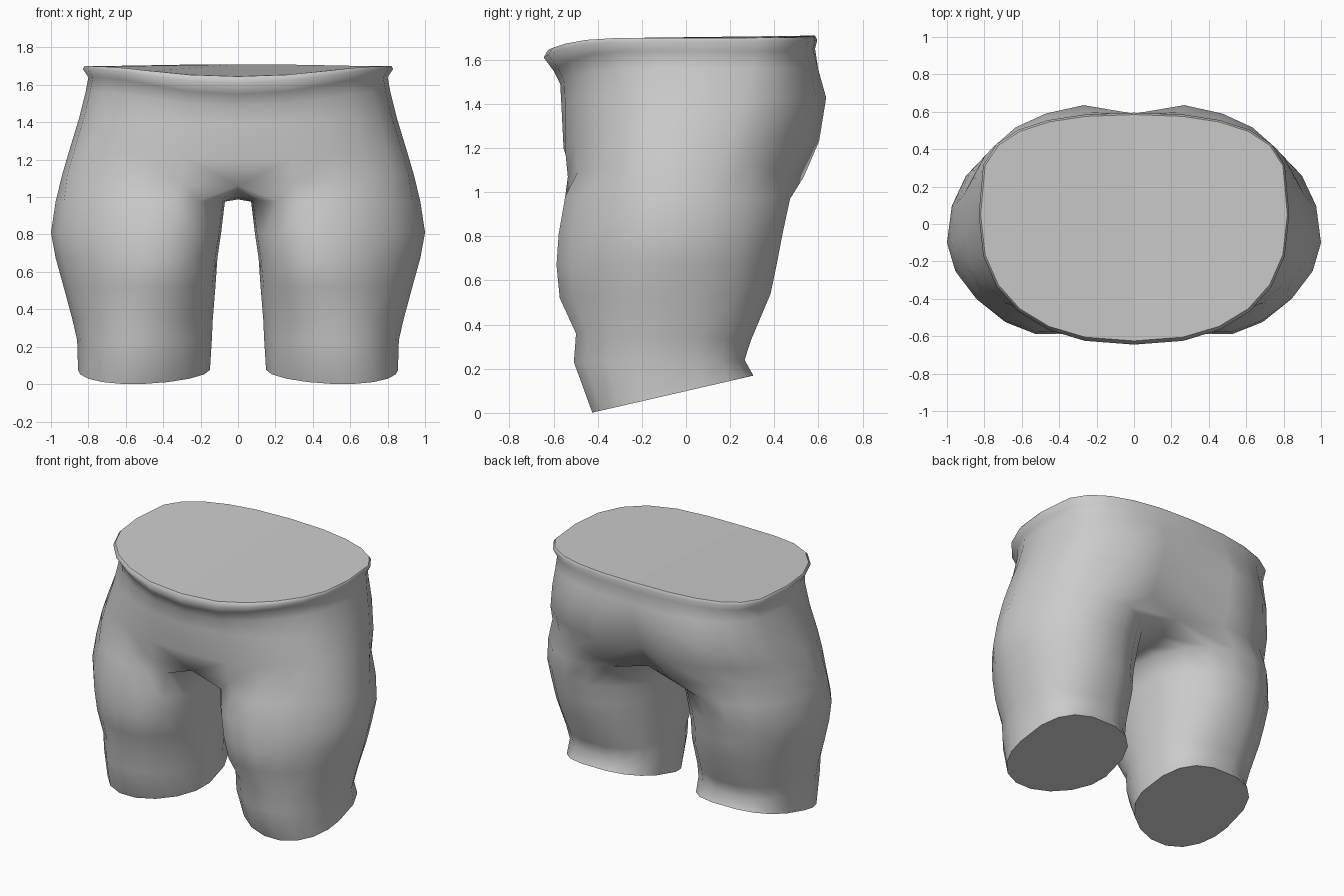
import bpy
import bmesh
from math import sin, cos, pi, radians, copysign

cube = bpy.data.objects.get("Cube")
if cube:
    bpy.data.objects.remove(cube, do_unlink=True)

grey = bpy.data.materials.new("plain_grey")
grey.use_nodes = True
GREY = (0.6, 0.6, 0.6, 1)
grey.diffuse_color = GREY
grey.node_tree.nodes["Principled BSDF"].inputs["Base Color"].default_value = GREY

OUTER = 12   # steps around the outside of one half
RING = 18    # points around one leg


def spow(v, e):
    return copysign(abs(v) ** e, v)


def leg_ring(bm, z_front, z_back, x_in, x_out, y_front, y_back, shift, e_back):
    """Closed leg section, starting at the front inner side.
    The front peak is moved sideways by shift."""
    cx, rx = (x_in + x_out) / 2, (x_out - x_in) / 2
    yc = -0.1
    ring = []
    for i in range(RING):
        a = radians(-120 + 20 * i)
        e = 1.08 if sin(a) < 0 else e_back
        s = spow(sin(a), e)
        y = yc + s * (y_back - yc if s > 0 else yc - y_front)
        t = (y - y_front) / (y_back - y_front)
        x = cx + rx * spow(cos(a), min(e, 1)) + shift * abs(min(s, 0)) ** 1.6
        ring.append(bm.verts.new((x, y, z_front + (z_back - z_front) * t)))
    return ring


def hip_ring(bm, z_side, z_front, z_back, width, y_front, y_back, yc,
             dent, cleft, e_back):
    """Half section from the front centre round to the back centre.
    Dent and cleft pull the two centre points inwards."""
    ring = []
    for i in range(OUTER + 1):
        a = -pi / 2 + pi * i / OUTER
        s = sin(a)
        x = 0 if i in (0, OUTER) else width * cos(a) ** 0.85
        if s > 0:
            y = yc + s ** e_back * (y_back - yc)
        else:
            y = yc - abs(s) ** 0.85 * (yc - y_front)
        if i == 0:
            y += dent
        if i == OUTER:
            y -= cleft
        z_end = z_back if s > 0 else z_front
        z = z_side + (z_end - z_side) * abs(s) ** 5
        ring.append(bm.verts.new((x, y, z)))
    return ring


def bridge(bm, low, high, closed):
    n = len(low)
    for i in range(n if closed else n - 1):
        j = (i + 1) % n
        bm.faces.new((low[i], low[j], high[j], high[i]))


bm = bmesh.new()

# Leg, hem to crotch:
# z front, z back, x inner, x outer, y front, y back, shift, back roundness
legs = [leg_ring(bm, *r) for r in (
    (0.00, 0.17, 0.15, 0.855, -0.43, 0.31, 0.06, 0.75),
    (0.23, 0.24, 0.14, 0.86, -0.515, 0.27, 0.03, 0.8),
    (0.36, 0.33, 0.135, 0.885, -0.505, 0.30, 0.01, 0.85),
    (0.52, 0.54, 0.12, 0.935, -0.58, 0.39, -0.05, 0.9),
    (0.67, 0.68, 0.11, 0.975, -0.595, 0.42, -0.09, 0.95),
    (0.81, 0.81, 0.09, 1.00, -0.585, 0.445, -0.11, 0.95),
    (0.98, 0.97, 0.07, 0.975, -0.555, 0.48, -0.11, 0.95),
)]
for low, high in zip(legs, legs[1:]):
    bridge(bm, low, high, True)
bm.faces.new(legs[0])

# Hips: z side, z front, z back, width, y front, y back, y centre,
# dent, cleft, back roundness
hips = [hip_ring(bm, *r) for r in (
    (1.12, 1.06, 1.06, 0.94, -0.55, 0.55, -0.05, 0.04, 0.13, 0.8),
    (1.24, 1.20, 1.23, 0.905, -0.565, 0.62, -0.02, 0.01, 0.12, 0.75),
    (1.42, 1.40, 1.43, 0.85, -0.565, 0.65, 0.03, 0.00, 0.07, 0.7),
    (1.56, 1.49, 1.56, 0.815, -0.57, 0.61, 0.05, 0.00, 0.02, 0.6),
    (1.64, 1.55, 1.65, 0.80, -0.60, 0.585, 0.05, 0.00, 0.00, 0.53),
    (1.685, 1.61, 1.69, 0.83, -0.645, 0.595, 0.05, 0.00, 0.00, 0.53),
    (1.70, 1.645, 1.71, 0.82, -0.625, 0.585, 0.05, 0.00, 0.00, 0.53),
)]
bridge(bm, legs[-1][:OUTER + 1], hips[0], False)
for low, high in zip(hips, hips[1:]):
    bridge(bm, low, high, False)
bm.faces.new(hips[-1])

# Crotch strip between the inner thigh and the centre line
inner = legs[-1][OUTER:] + [legs[-1][0]]
seam = [bm.verts.new((0, v.co.y * 0.93, 0.985 + 0.25 * v.co.y ** 2))
        for v in inner[1:-1]]
bridge(bm, inner, [hips[0][-1]] + seam + [hips[0][0]], False)

# Other half
bmesh.ops.mirror(bm, geom=bm.verts[:] + bm.edges[:] + bm.faces[:],
                 axis='X', merge_dist=0.0001)
bmesh.ops.recalc_face_normals(bm, faces=bm.faces[:])

mesh = bpy.data.meshes.new("shorts")
bm.to_mesh(mesh)
bm.free()
mesh.materials.append(grey)
shorts = bpy.data.objects.new("shorts", mesh)
bpy.context.collection.objects.link(shorts)

bpy.ops.object.select_all(action='DESELECT')
shorts.select_set(True)
bpy.context.view_layer.objects.active = shorts
bpy.ops.object.shade_smooth_by_angle(angle=radians(80))

# Flat waist and hem caps
for face in mesh.polygons:
    if len(face.vertices) > 4:
        face.use_smooth = False
